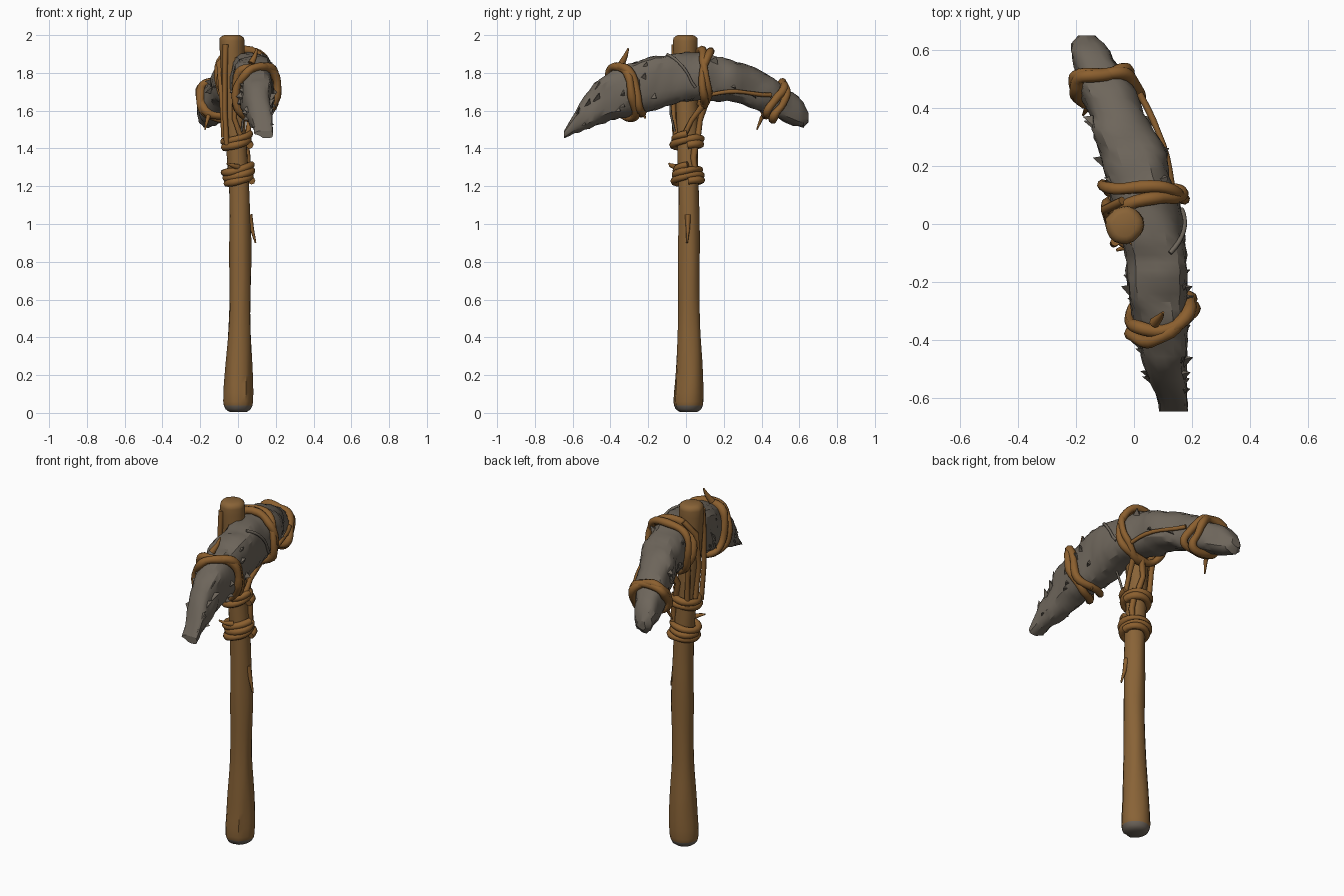
import bpy, bmesh, math, random
from mathutils import Vector, noise

random.seed(4)
if "Cube" in bpy.data.objects:
    bpy.data.objects.remove(bpy.data.objects["Cube"])


def material(name, rgb):
    m = bpy.data.materials.new(name)
    m.use_nodes = True
    m.diffuse_color = (*rgb, 1)
    m.node_tree.nodes["Principled BSDF"].inputs["Base Color"].default_value = (*rgb, 1)
    return m


WOOD = material("brown wood", (0.25, 0.125, 0.038))
ROPE = material("tan binding", (0.26, 0.115, 0.028))
STONE = material("grey stone", (0.155, 0.132, 0.105))
WORN = material("worn wood end", (0.15, 0.125, 0.1))


def sample(keys, t):
    """Smoothly interpolate rows of (t, values...)."""
    t = min(max(t, keys[0][0]), keys[-1][0])
    for i in range(len(keys) - 1):
        a, b = keys[i], keys[i + 1]
        if t <= b[0]:
            p, q = keys[max(i - 1, 0)], keys[min(i + 2, len(keys) - 1)]
            h = b[0] - a[0]
            f = (t - a[0]) / h
            out = []
            for k in range(1, len(a)):
                m0 = (b[k] - p[k]) / (b[0] - p[0]) * h
                m1 = (q[k] - a[k]) / (q[0] - a[0]) * h
                out.append((2*f**3 - 3*f*f + 1) * a[k] + (f**3 - 2*f*f + f) * m0
                           + (3*f*f - 2*f**3) * b[k] + (f**3 - f*f) * m1)
            return out


def finish(obj, mat, angle):
    if not obj.data.materials:
        obj.data.materials.append(mat)
    bpy.ops.object.select_all(action="DESELECT")
    obj.select_set(True)
    bpy.context.view_layer.objects.active = obj
    bpy.ops.object.shade_smooth_by_angle(angle=math.radians(angle))


def loft(name, rings, mat, angle):
    bm = bmesh.new()
    rows = [[bm.verts.new(p) for p in ring] for ring in rings]
    n = len(rows[0])
    for a, b in zip(rows, rows[1:]):
        for i in range(n):
            bm.faces.new((a[i], a[(i + 1) % n], b[(i + 1) % n], b[i]))
    bm.faces.new(rows[0])
    bm.faces.new(rows[-1])
    bmesh.ops.recalc_face_normals(bm, faces=bm.faces)
    mesh = bpy.data.meshes.new(name)
    bm.to_mesh(mesh)
    bm.free()
    obj = bpy.data.objects.new(name, mesh)
    bpy.context.collection.objects.link(obj)
    finish(obj, mat, angle)
    return obj


def cord(name, points, radius, closed=False, taper=False, mat=ROPE):
    curve = bpy.data.curves.new(name, "CURVE")
    curve.dimensions = "3D"
    curve.bevel_depth = radius
    curve.bevel_resolution = 2
    curve.use_fill_caps = True
    s = curve.splines.new("POLY")
    s.points.add(len(points) - 1)
    for i, (p, q) in enumerate(zip(s.points, points)):
        p.co = (*q, 1)
        p.radius = 1 + 0.3 * noise.noise(Vector(q) * 14)
        if taper:
            p.radius *= 1 - 0.75 * i / (len(points) - 1)
    s.use_cyclic_u = closed
    obj = bpy.data.objects.new(name, curve)
    bpy.context.collection.objects.link(obj)
    bpy.ops.object.select_all(action="DESELECT")
    obj.select_set(True)
    bpy.context.view_layer.objects.active = obj
    bpy.ops.object.convert(target="MESH")
    finish(bpy.context.object, mat, 50)


# Handle: height, centre x, centre y, radius
HANDLE = [(0.005, 0, 0.015, 0.045), (0.02, 0, 0.015, 0.067), (0.06, 0, 0.015, 0.078),
          (0.2, 0.003, 0.018, 0.073), (0.5, 0.01, 0.016, 0.058), (0.9, 0.012, 0.016, 0.057),
          (1.2, 0.005, 0.012, 0.055), (1.5, -0.012, 0.005, 0.055),
          (1.8, -0.027, -0.002, 0.062), (1.97, -0.033, -0.004, 0.066),
          (1.99, -0.033, -0.004, 0.06), (2.0, -0.033, -0.004, 0.04)]
heights = [0.005, 0.012, 0.02, 0.04] + [0.06 + i * 0.0468 for i in range(41)] + [1.97, 1.985, 1.995, 2.0]
rings = []
for z in heights:
    cx, cy, r = sample(HANDLE, z)
    ring = []
    for i in range(18):
        a = math.tau * i / 18
        k = r * (1 + 0.1 * noise.noise(Vector((math.cos(a) * 2.2, math.sin(a) * 2.2, z * 3))))
        ring.append((cx + k * math.cos(a), cy + k * math.sin(a), z))
    rings.append(ring)
handle = loft("handle", rings, WOOD, 45)
handle.data.materials.append(WORN)
for f in handle.data.polygons:
    if f.center.z < 0.035:
        f.material_index = 1

# Stone head: y, centre x, half width, underside, crest
HEAD = [(-0.645, 0.13, 0.048, 1.465, 1.49), (-0.55, 0.115, 0.062, 1.495, 1.66),
        (-0.45, 0.105, 0.08, 1.53, 1.77), (-0.3, 0.09, 0.1, 1.575, 1.85),
        (-0.12, 0.075, 0.108, 1.62, 1.895), (0.08, 0.04, 0.115, 1.65, 1.9),
        (0.25, -0.01, 0.115, 1.65, 1.865), (0.42, -0.075, 0.1, 1.585, 1.79),
        (0.55, -0.13, 0.078, 1.535, 1.705), (0.62, -0.155, 0.058, 1.515, 1.645),
        (0.648, -0.16, 0.03, 1.54, 1.60)]


def head_point(y, a, pad=0.0):
    cx, w, lo, hi = sample(HEAD, y)
    c, s = math.cos(a), math.sin(a)
    return Vector((cx + (w + pad) * math.copysign(abs(c) ** 0.8, c), y,
                   (lo + hi) / 2 + ((hi - lo) / 2 + pad) * math.copysign(abs(s) ** 0.8, s)))


rings = []
for j in range(49):
    y = -0.645 + 1.293 * j / 48
    ring = []
    for i in range(20):
        p = head_point(y, math.tau * i / 20)
        dent = 0.018 * noise.noise(p * 9) + random.uniform(-0.005, 0.004)
        ring.append(head_point(y, math.tau * i / 20, dent))
    rings.append(ring)
loft("stone_head", rings, STONE, 28)

# Chipped flakes along the pointed end and flanks
flakes = bmesh.new()
for i in range(34):
    y = random.uniform(-0.6, -0.15) if i < 26 else random.uniform(-0.1, 0.55)
    a = random.choice((0, math.pi)) + random.uniform(-0.8, 0.8)
    size = random.uniform(0.02, 0.035)
    base = [head_point(y + size * dy, a + da, -0.015)
            for dy, da in ((-0.8, 0), (0.4, 0.25), (0.9, -0.15))]
    tip = head_point(y + size * 0.7, a + 0.1, size * 0.75)
    vs = [flakes.verts.new(p) for p in base + [tip]]
    for tri in ((0, 1, 2), (0, 1, 3), (1, 2, 3), (2, 0, 3)):
        flakes.faces.new([vs[k] for k in tri])
bmesh.ops.recalc_face_normals(flakes, faces=flakes.faces)
mesh = bpy.data.meshes.new("stone_flakes")
flakes.to_mesh(mesh)
flakes.free()
obj = bpy.data.objects.new("stone_flakes", mesh)
bpy.context.collection.objects.link(obj)
finish(obj, STONE, 20)


# Loops bound round the head
def head_loop(name, y, lean_up, lean_side, radius, pad):
    pts = []
    for i in range(36):
        a = math.tau * i / 36
        yy = y + lean_up * math.sin(a) + lean_side * math.cos(a) + 0.01 * math.sin(3 * a + y * 40)
        pts.append(head_point(yy, a, pad + 0.006 * math.sin(4 * a + y * 90)))
    cord(name, pts, radius, closed=True)


for k, (y, up, side, pad) in enumerate([
        (-0.30, -0.06, 0.03, 0.012), (-0.335, -0.045, 0.05, 0.014),
        (0.085, -0.01, 0.025, 0.016), (0.11, 0.015, -0.015, 0.02),
        (0.47, 0.055, 0.005, 0.014), (0.485, 0.035, 0.025, 0.016)]):
    head_loop(f"head_binding_{k + 1}", y, up, side, 0.021, pad)


# Coils round the handle
def coil(name, z0, z1, turns, radius):
    pts = []
    for i in range(turns * 20 + 1):
        t = i / (turns * 20)
        a = math.tau * turns * t
        z = z0 + (z1 - z0) * t
        cx, cy, r = sample(HANDLE, z)
        k = r + 0.013 + 0.007 * math.sin(a * 1.7)
        pts.append((cx + k * math.cos(a), cy + k * math.sin(a), z + 0.016 * math.sin(a + 1)))
    cord(name, pts, radius)


coil("lower_coil", 1.215, 1.30, 3, 0.019)
coil("upper_coil", 1.405, 1.465, 2, 0.02)

# Straps running between the coils, handle and head
STRAPS = {
    "front_strap": [(-0.06, -0.055, 1.42), (-0.07, -0.065, 1.6), (-0.07, -0.068, 1.8), (-0.065, -0.06, 1.95)],
    "front_cross": [(0.03, -0.045, 1.42), (-0.02, -0.065, 1.56), (-0.015, -0.07, 1.72), (0.0, -0.06, 1.88)],
    "back_strap": [(-0.05, 0.06, 1.42), (-0.06, 0.07, 1.6), (-0.075, 0.08, 1.75)],
    "back_cross": [(0.03, 0.06, 1.44), (0.0, 0.075, 1.55), (0.03, 0.1, 1.63)],
    "left_strap": [(0.05, -0.02, 1.45), (0.06, 0.03, 1.55), (0.08, 0.09, 1.63)],
    "right_strap": [(-0.075, 0.02, 1.46), (-0.085, 0.0, 1.65), (-0.1, 0.05, 1.85), (-0.04, 0.08, 1.92)],
    "coil_link": [(0.05, 0.05, 1.28), (0.05, 0.04, 1.35), (0.04, 0.05, 1.43)],
}
for name, pts in STRAPS.items():
    cord(name, pts, 0.015)

# Thin sinews across the flank and loose ends
cord("flank_sinew", [head_point(-0.1 + 0.15 * i / 8, 1.2 - 1.5 * i / 8, 0.008) for i in range(9)],
     0.008, mat=STONE)
cord("underside_sinew", [head_point(0.1 + 0.35 * i / 8, -0.75 + 0.8 * i / 8, 0.01) for i in range(9)], 0.011)
cord("hanging_sinew", [(0.06, -0.085, 1.66), (0.03, -0.08, 1.58), (0.02, -0.06, 1.49)], 0.006, mat=STONE)
TAILS = {
    "crest_tail": [(0.07, -0.34, 1.85), (0.09, -0.32, 1.89), (0.1, -0.305, 1.93)],
    "under_tail": [(0.1, -0.26, 1.61), (0.1, -0.23, 1.59), (0.11, -0.215, 1.56)],
    "rear_tail": [(-0.14, 0.45, 1.62), (-0.16, 0.4, 1.56), (-0.175, 0.375, 1.5)],
    "coil_tail": [(0.0, -0.05, 1.3), (-0.03, -0.08, 1.31), (-0.06, -0.09, 1.32)],
    "bark_splinter": [(0.06, 0.01, 1.05), (0.075, 0.01, 0.97), (0.093, 0.005, 0.9)],
}
for name, pts in TAILS.items():
    cord(name, pts, 0.018, taper=True)
